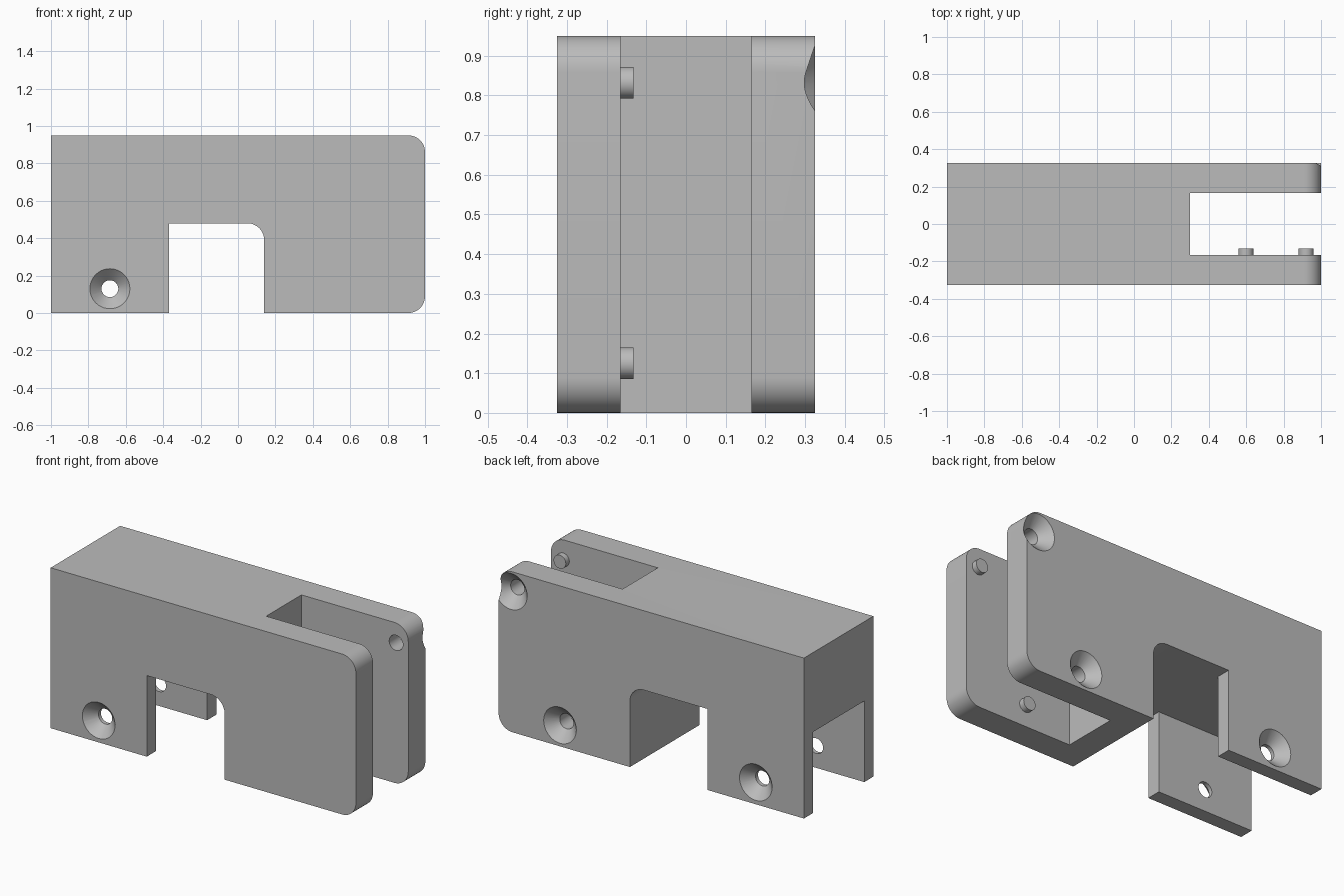
import bpy, bmesh, math

cube = bpy.data.objects.get("Cube")
if cube:
    bpy.data.objects.remove(cube, do_unlink=True)

HALF_DEPTH = 0.325
HEIGHT = 0.95
NOTCH_TOP = 0.48
NOTCH_LEFT, NOTCH_RIGHT = -0.37, 0.14
SLOT_HALF = 0.165
WALL = 0.085
FILLET = 0.09
BORE, SINK = 0.045, 0.107

grey = bpy.data.materials.new("plain grey")
grey.use_nodes = True
colour = (0.5, 0.5, 0.5, 1)
grey.diffuse_color = colour
grey.node_tree.nodes["Principled BSDF"].inputs["Base Color"].default_value = colour


def finish(name, bm):
    bmesh.ops.recalc_face_normals(bm, faces=bm.faces)
    mesh = bpy.data.meshes.new(name)
    bm.to_mesh(mesh)
    bm.free()
    mesh.materials.append(grey)
    obj = bpy.data.objects.new(name, mesh)
    bpy.context.collection.objects.link(obj)
    return obj


def arc(cx, cz, start, end, steps=12):
    """Fillet points around a centre in the xz plane, angles in degrees."""
    angles = [math.radians(start + (end - start) * i / steps) for i in range(steps + 1)]
    return [(cx + FILLET * math.cos(a), cz + FILLET * math.sin(a)) for a in angles]


def extrude_profile(name, points, y0, y1):
    bm = bmesh.new()
    face = bm.faces.new([bm.verts.new((x, y0, z)) for x, z in points])
    side = bmesh.ops.extrude_face_region(bm, geom=[face])["geom"]
    verts = [v for v in side if isinstance(v, bmesh.types.BMVert)]
    bmesh.ops.translate(bm, verts=verts, vec=(0, y1 - y0, 0))
    return finish(name, bm)


def box(name, x0, x1, y0, y1, z0, z1):
    return extrude_profile(name, [(x0, z0), (x1, z0), (x1, z1), (x0, z1)], y0, y1)


def turned(name, x, z, rings, segments=40):
    """Solid of circles (radius, y) about an axis parallel to y."""
    bm = bmesh.new()
    loops = []
    for r, y in rings:
        angles = [math.tau * i / segments for i in range(segments)]
        loops.append([bm.verts.new((x + r * math.cos(a), y, z + r * math.sin(a)))
                      for a in angles])
    for a, b in zip(loops, loops[1:]):
        for i in range(segments):
            j = (i + 1) % segments
            bm.faces.new((a[i], a[j], b[j], b[i]))
    bm.faces.new(loops[0])
    bm.faces.new(loops[-1])
    return finish(name, bm)


def countersink(x, z, side, depth):
    """Screw hole cutter entering from the front (-1) or back (+1)."""
    lip = 0.02
    rings = [(SINK + lip, HALF_DEPTH + lip),
             (BORE, HALF_DEPTH - (SINK - BORE)),
             (BORE, HALF_DEPTH - depth - lip)]
    return turned("screw_hole_cutter", x, z, [(r, side * y) for r, y in rings])


# Main block: rounded free end and a notch with one rounded corner
outline = [(-1, 0), (NOTCH_LEFT, 0), (NOTCH_LEFT, NOTCH_TOP)]
outline += arc(NOTCH_RIGHT - FILLET, NOTCH_TOP - FILLET, 90, 0)
outline += [(NOTCH_RIGHT, 0)]
outline += arc(1 - FILLET, FILLET, -90, 0)
outline += arc(1 - FILLET, HEIGHT - FILLET, 0, 90)
outline += [(-1, HEIGHT)]
body = extrude_profile("bracket_body", outline, -HALF_DEPTH, HALF_DEPTH)

# Cutters: fork slot, hollow between the flaps, screw holes
inner = HALF_DEPTH - WALL
pin_spots = [(0.598, 0.125), (0.92, 0.832)]
cutters = [box("slot_cutter", 0.3, 1.1, -SLOT_HALF, SLOT_HALF, -0.1, HEIGHT + 0.1),
           box("hollow_cutter", -1.1, NOTCH_LEFT + 0.05, -inner, inner, -0.1, NOTCH_TOP)]
cutters += [countersink(-0.685, 0.13, side, WALL) for side in (-1, 1)]
cutters += [countersink(x, z, 1, HALF_DEPTH - SLOT_HALF) for x, z in pin_spots]

bpy.context.view_layer.objects.active = body
for cutter in cutters:
    cutter.hide_render = True
    mod = body.modifiers.new("cut", "BOOLEAN")
    mod.operation = "DIFFERENCE"
    mod.solver = "EXACT"
    mod.object = cutter
    bpy.ops.object.modifier_apply(modifier=mod.name)
    bpy.data.objects.remove(cutter, do_unlink=True)

# Locating pins on the inner face of the front arm
pins = [turned(name, x, z, [(0.04, -SLOT_HALF - 0.02), (0.04, -0.132)])
        for name, (x, z) in zip(("lower_pin", "upper_pin"), pin_spots)]

bpy.ops.object.select_all(action="DESELECT")
for obj in [body] + pins:
    obj.select_set(True)
bpy.ops.object.shade_smooth_by_angle(angle=math.radians(30))
